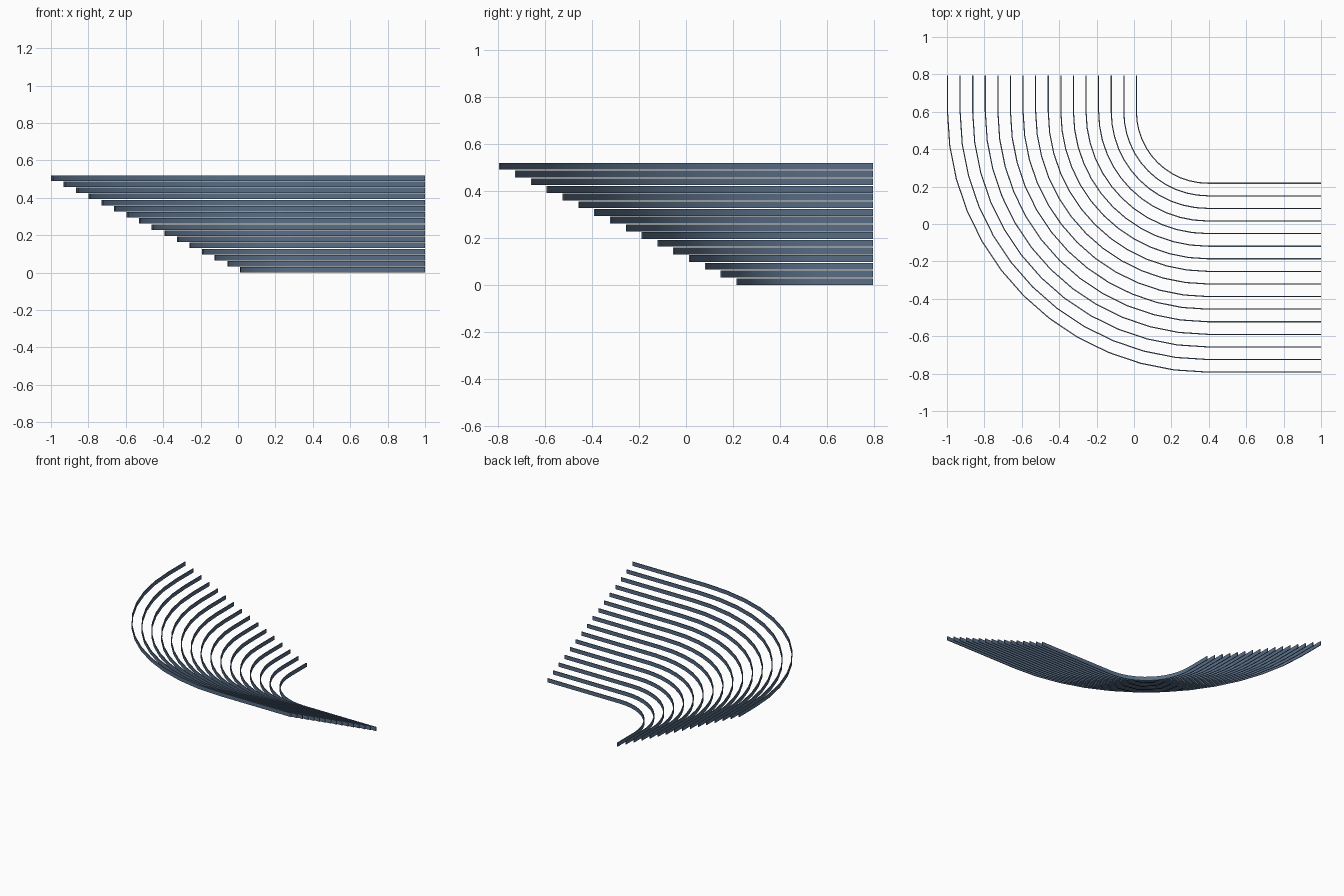
import bpy, bmesh
from math import sin, cos, pi

cube = bpy.data.objects.get("Cube")
if cube:
    bpy.data.objects.remove(cube, do_unlink=True)

COUNT = 16            # nested rails
SEGMENTS = 12         # facets in each quarter bend
CENTRE = (0.395, 0.6)
END_X, END_Y = 1.0, 0.795
INNER, OUTER = 0.385, 1.395
HEIGHT, THICKNESS, TOTAL = 0.029, 0.006, 0.52

slate = bpy.data.materials.new("slate blue")
slate.use_nodes = True
colour = (0.10, 0.155, 0.24, 1)
slate.diffuse_color = colour
slate.node_tree.nodes["Principled BSDF"].inputs["Base Color"].default_value = colour


def rail_path(radius):
    """Straight run from the back, quarter bend, straight run to the left."""
    cx, cy = CENTRE
    points = [(cx - radius, END_Y)]
    for i in range(SEGMENTS + 1):
        a = i / SEGMENTS * pi / 2
        points.append((cx - radius * cos(a), cy - radius * sin(a)))
    points.append((END_X, cy - radius))
    return points


def make_rail(name, radius, z):
    """Sweep a thin upright rectangle along the bent path."""
    bm = bmesh.new()
    rings = []
    for (ox, oy), (ix, iy) in zip(rail_path(radius), rail_path(radius - THICKNESS)):
        corners = ((ox, oy, z), (ox, oy, z + HEIGHT), (ix, iy, z + HEIGHT), (ix, iy, z))
        rings.append([bm.verts.new(c) for c in corners])
    for a, b in zip(rings, rings[1:]):
        for k in range(4):
            n = (k + 1) % 4
            bm.faces.new((a[k], a[n], b[n], b[k]))
    bm.faces.new(rings[0])
    bm.faces.new(rings[-1])
    bmesh.ops.recalc_face_normals(bm, faces=bm.faces)
    mesh = bpy.data.meshes.new(name)
    bm.to_mesh(mesh)
    bm.free()
    mesh.materials.append(slate)
    rail = bpy.data.objects.new(name, mesh)
    bpy.context.collection.objects.link(rail)
    return rail


# Rails rise evenly from the small inner bend to the wide outer one
bpy.ops.object.select_all(action="DESELECT")
for i in range(COUNT):
    t = i / (COUNT - 1)
    rail = make_rail(f"curved_rail_{i + 1}", INNER + (OUTER - INNER) * t, (TOTAL - HEIGHT) * t)
    rail.select_set(True)
    bpy.context.view_layer.objects.active = rail
bpy.ops.object.shade_smooth_by_angle(angle=pi / 6)
